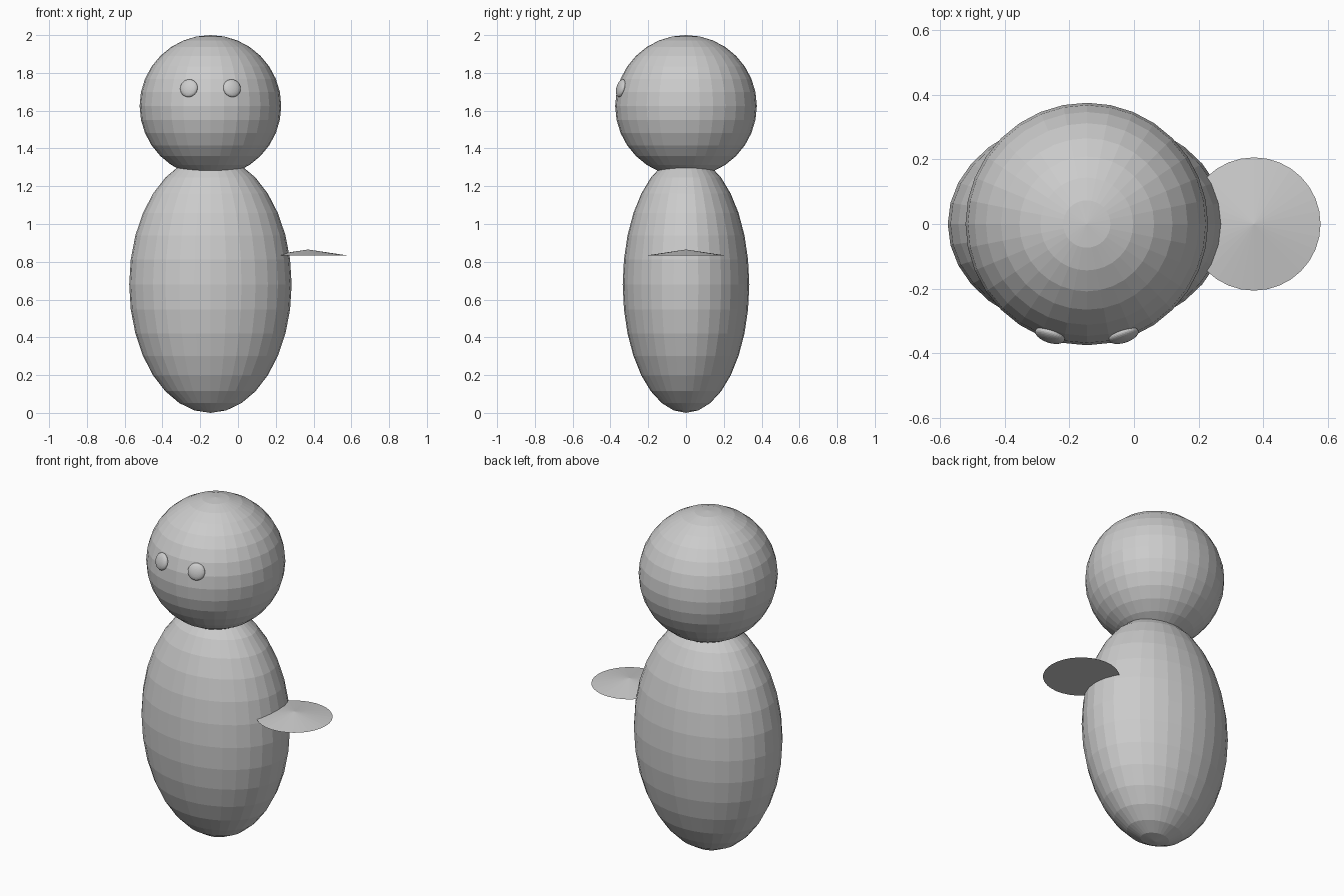
import bpy
from mathutils import Vector

if "Cube" in bpy.data.objects:
    bpy.data.objects.remove(bpy.data.objects["Cube"])

CX = -0.146                      # vertical axis of the figure
HEAD = Vector((CX, 0, 1.625))
HEAD_R = 0.375


def ball(name, centre, scale, segments=32, rings=16):
    bpy.ops.mesh.primitive_uv_sphere_add(segments=segments, ring_count=rings,
                                         radius=1, location=centre)
    ob = bpy.context.object
    ob.name = name
    ob.scale = scale
    return ob


# Egg-shaped body and round head
ball("body", (CX, 0, 0.68), (0.43, 0.335, 0.68))
ball("head", HEAD, (HEAD_R,) * 3)

# Flattened eyes lying on the head surface
for side, name in ((-1, "left_eye"), (1, "right_eye")):
    dx, dz = side * 0.114, 0.094
    dy = -(HEAD_R ** 2 - dx ** 2 - dz ** 2) ** 0.5
    normal = Vector((dx, dy, dz))
    eye = ball(name, HEAD + normal, (0.048, 0.048, 0.02))
    eye.rotation_euler = normal.to_track_quat('Z', 'Y').to_euler()

# Shallow cone sticking out of one side
bpy.ops.mesh.primitive_cone_add(vertices=32, radius1=0.206, radius2=0,
                                depth=0.031, location=(0.371, 0, 0.8495))
bpy.context.object.name = "side_cone"
